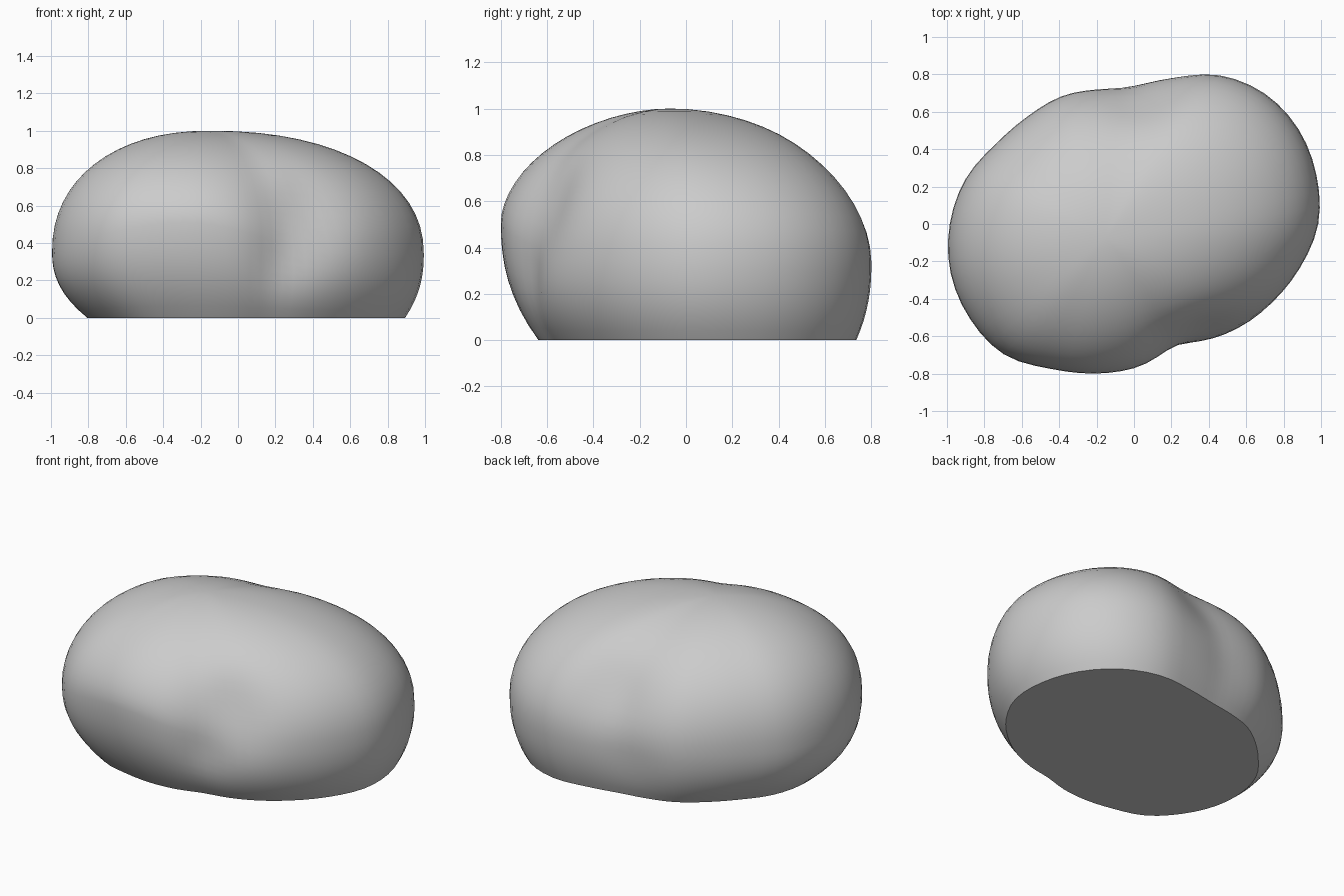
import bpy, bmesh
from math import sin, cos, pi, radians, degrees, exp
from mathutils import Vector

if "Cube" in bpy.data.objects:
    bpy.data.objects.remove(bpy.data.objects["Cube"])

# Plan outline: radius at every 15 degrees, counter-clockwise from +x
OUTLINE = [.985, 1.01, 1.015, .987, .918, .815, .76, .762, .788, .81, .855, .932,
           .985, 1.015, 1.013, .985, .894, .828, .775, .735, .76, .80, .85, .917]
APEX = Vector((-.15, -.07, 1.0))
SEGMENTS, UPPER, LOWER = 72, 16, 8

# Soft hollows between the two lobes: centre, radius, depth
DENTS = [((.36, -.58, .55), .24, .07), ((.25, -.66, .3), .16, .03),
         ((.05, .68, .62), .24, .05), ((-.1, .72, .25), .2, .02)]


def radius(a):
    """Catmull-Rom interpolation of the plan outline."""
    u = degrees(a) / 15
    i, t = int(u), u - int(u)
    p0, p1, p2, p3 = (OUTLINE[(i + k) % 24] for k in (-1, 0, 1, 2))
    return p1 + .5 * t * (p2 - p0 + t * (2*p0 - 5*p1 + 4*p2 - p3 + t * (3*(p1 - p2) + p3 - p0)))


def meridian(a):
    """Points from just below the apex, over the widest height, to the foot."""
    r = radius(a)
    rim = Vector((r * cos(a), r * sin(a), 0))
    front = exp(-((degrees(a) - 250) / 38) ** 2)
    widest = .34 + .17 * front
    power = 2.2 - .3 * sin(a) ** 2 - .1 * front
    foot = .855 + .04 * cos(a) + .05 * sin(a)
    axis = Vector((APEX.x, APEX.y, 0))
    pts = []
    for k in range(1, UPPER + 1):
        q = pi / 2 * k / UPPER
        p = axis.lerp(rim, sin(q) ** (2 / power))
        p.z = widest + (1 - widest) * max(cos(q), 0) ** (2 / power)
        pts.append(p)
    for k in range(1, LOWER + 1):
        s = k / LOWER
        p = rim * (foot + (1 - foot) * (1 - s ** 2.3))
        p.z = widest * (1 - s)
        pts.append(p)
    for p in pts:
        push = sum(d * exp(-((p - Vector(c)).length / w) ** 2) for c, w, d in DENTS)
        inward = Vector((-p.x, -p.y, 0)).normalized()
        p += inward * push
    return pts


# Boulder
bm = bmesh.new()
top = bm.verts.new(APEX)
cols = [[bm.verts.new(p) for p in meridian(2 * pi * i / SEGMENTS)] for i in range(SEGMENTS)]
for i in range(SEGMENTS):
    a, b = cols[i], cols[(i + 1) % SEGMENTS]
    bm.faces.new((top, a[0], b[0]))
    for k in range(len(a) - 1):
        bm.faces.new((a[k], a[k + 1], b[k + 1], b[k]))
bm.faces.new([c[-1] for c in reversed(cols)])     # flat underside
bmesh.ops.recalc_face_normals(bm, faces=bm.faces)
mesh = bpy.data.meshes.new("boulder")
bm.to_mesh(mesh)
bm.free()
boulder = bpy.data.objects.new("boulder", mesh)
bpy.context.collection.objects.link(boulder)
bpy.context.view_layer.objects.active = boulder
boulder.select_set(True)
bpy.ops.object.shade_smooth_by_angle(angle=radians(40))
